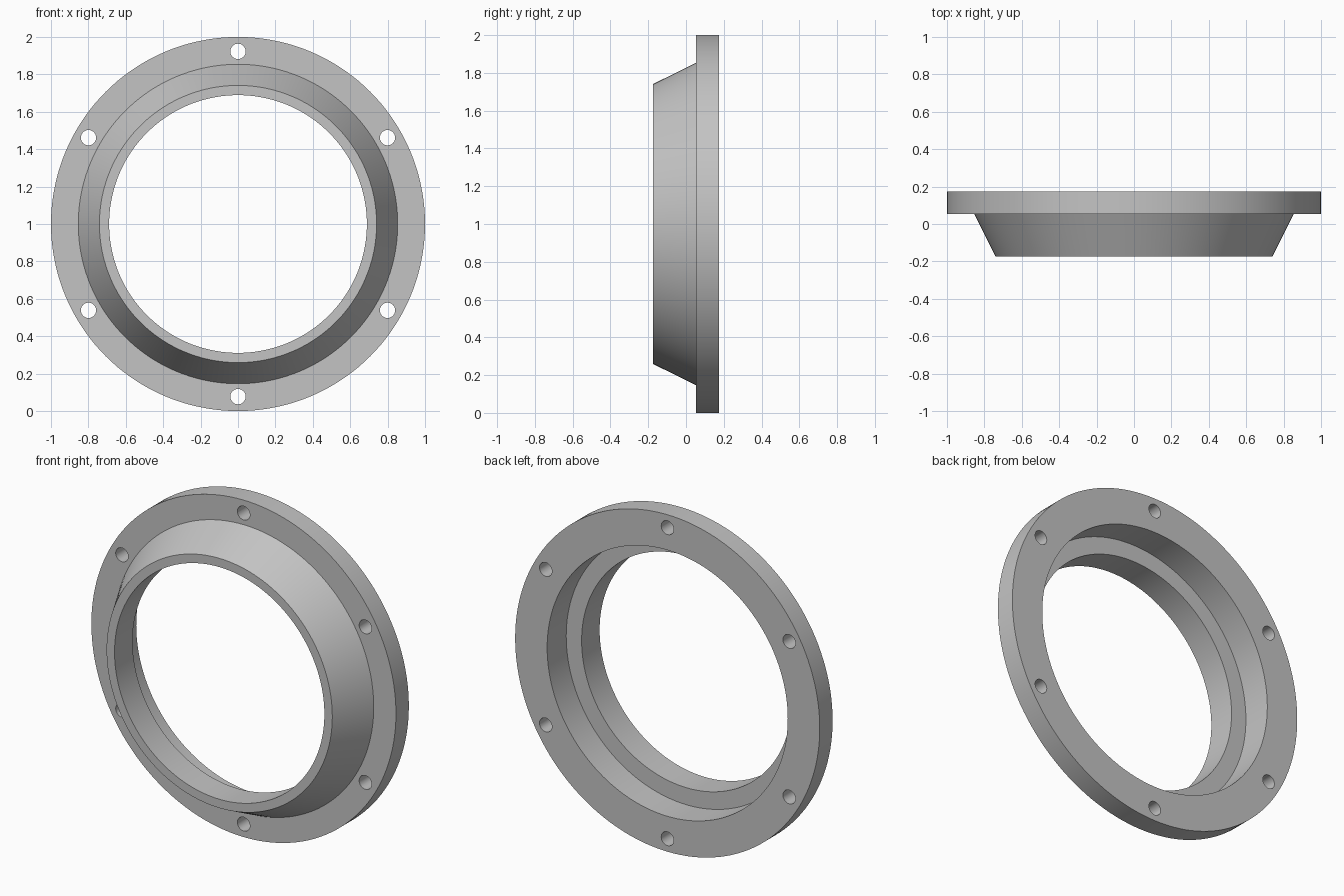
import bpy, bmesh, math
from mathutils import Matrix, Vector

cube = bpy.data.objects.get("Cube")
if cube:
    bpy.data.objects.remove(cube, do_unlink=True)

SEGMENTS = 144
CENTRE = Vector((0, 0, 1))
BACK, FRONT = 0.174, -0.174

grey = bpy.data.materials.new("plain grey")
grey.use_nodes = True
grey.diffuse_color = (0.55, 0.55, 0.55, 1)
grey.node_tree.nodes["Principled BSDF"].inputs["Base Color"].default_value = grey.diffuse_color


def make_object(name, bm):
    bmesh.ops.recalc_face_normals(bm, faces=bm.faces)
    mesh = bpy.data.meshes.new(name)
    bm.to_mesh(mesh)
    bm.free()
    mesh.materials.append(grey)
    obj = bpy.data.objects.new(name, mesh)
    bpy.context.collection.objects.link(obj)
    return obj


# Flange, tapered collar, bore and rear recess: one (radius, y) section, revolved
section = [(1.0, BACK), (1.0, 0.053), (0.854, 0.053), (0.741, FRONT),
           (0.689, FRONT), (0.689, -0.005), (0.79, -0.005), (0.79, BACK)]
bm = bmesh.new()
rings = []
for i in range(SEGMENTS):
    a = math.tau * i / SEGMENTS
    rings.append([bm.verts.new(CENTRE + Vector((r * math.sin(a), y, r * math.cos(a))))
                  for r, y in section])
for i, ring in enumerate(rings):
    following = rings[(i + 1) % SEGMENTS]
    for j in range(len(section)):
        k = (j + 1) % len(section)
        bm.faces.new((ring[j], ring[k], following[k], following[j]))
body = make_object("flanged_ring", bm)

# Six bolt holes through the flange
bm = bmesh.new()
for i in range(6):
    a = math.tau * i / 6
    place = Matrix.Translation(CENTRE + Vector((0.923 * math.sin(a), 0.11, 0.923 * math.cos(a))))
    bmesh.ops.create_cone(bm, cap_ends=True, segments=32, radius1=0.041, radius2=0.041,
                          depth=0.3, matrix=place @ Matrix.Rotation(math.pi / 2, 4, 'X'))
cutter = make_object("bolt_hole_cutter", bm)
cutter.hide_render = True

cut = body.modifiers.new("bolt_holes", 'BOOLEAN')
cut.operation = 'DIFFERENCE'
cut.solver = 'EXACT'
cut.object = cutter

bpy.ops.object.select_all(action='DESELECT')
body.select_set(True)
bpy.context.view_layer.objects.active = body
bpy.ops.object.modifier_apply(modifier=cut.name)
bpy.data.objects.remove(cutter, do_unlink=True)

# Smooth curved walls, crisp machined edges
bpy.ops.object.shade_smooth_by_angle(angle=math.radians(25))
